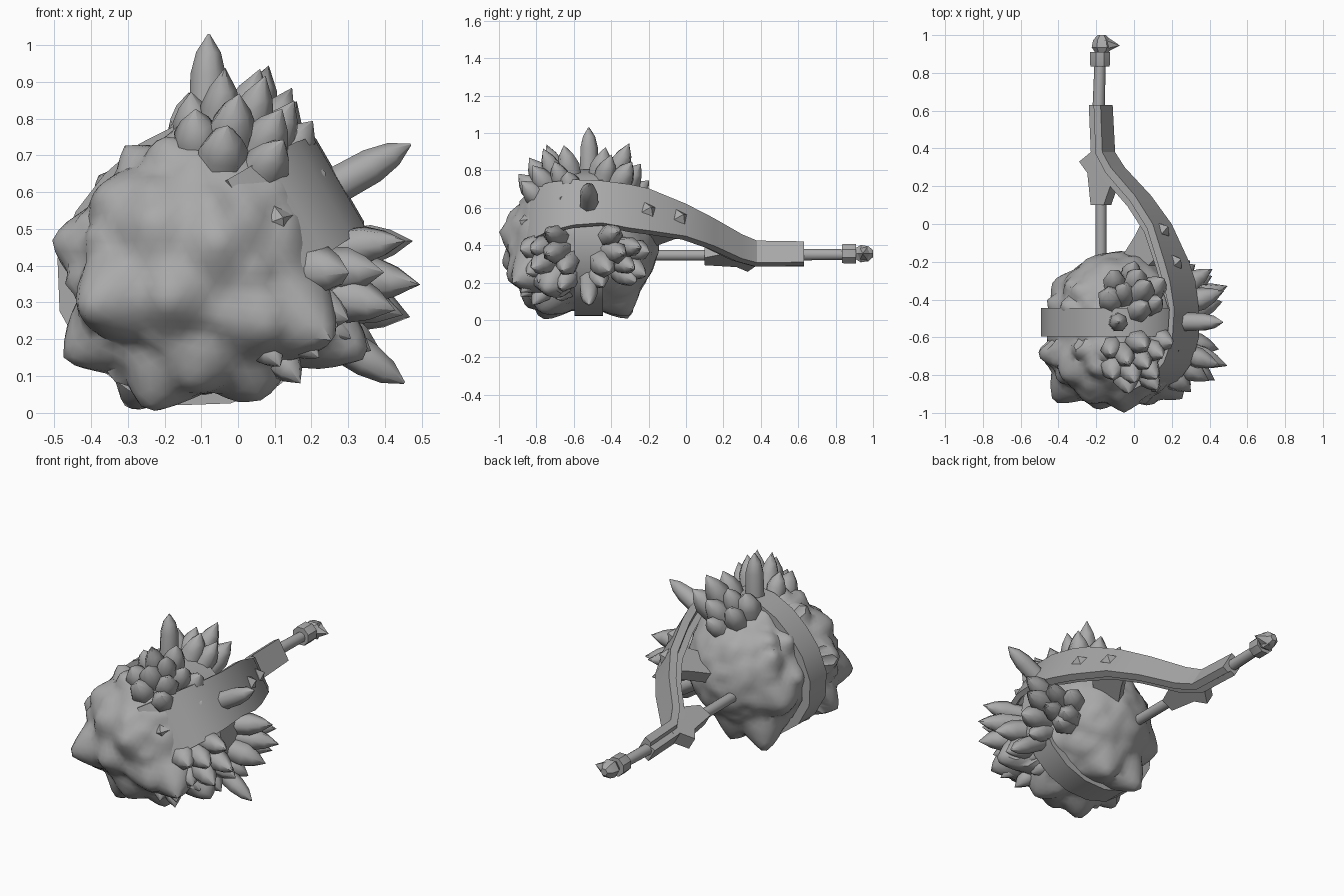
import bpy, bmesh, math, random
from mathutils import Vector, noise

if "Cube" in bpy.data.objects:
    bpy.data.objects.remove(bpy.data.objects["Cube"])

random.seed(11)
CORE = Vector((-0.09, -0.54, 0.41))      # centre of the head
HOOP = Vector((-0.09, -0.52, 0.42))      # centre of the iron band
grey = bpy.data.materials.new("stone_grey")
grey.diffuse_color = (0.4, 0.4, 0.4, 1)
grey.use_nodes = True
grey.node_tree.nodes["Principled BSDF"].inputs["Base Color"].default_value = grey.diffuse_color


def finish(bm, name, angle=40):
    bmesh.ops.remove_doubles(bm, verts=bm.verts, dist=1e-4)
    bmesh.ops.recalc_face_normals(bm, faces=bm.faces)
    me = bpy.data.meshes.new(name)
    bm.to_mesh(me)
    bm.free()
    me.materials.append(grey)
    ob = bpy.data.objects.new(name, me)
    bpy.context.collection.objects.link(ob)
    bpy.ops.object.select_all(action='DESELECT')
    ob.select_set(True)
    bpy.context.view_layer.objects.active = ob
    bpy.ops.object.shade_smooth_by_angle(angle=math.radians(angle))
    return ob


def loft(bm, loops, closed=False):
    """Skin a list of equal point loops, capping the ends unless closed."""
    rings = [[bm.verts.new(p) for p in lp] for lp in loops]
    n = len(rings[0])
    pairs = list(zip(rings, rings[1:])) + ([(rings[-1], rings[0])] if closed else [])
    for a, b in pairs:
        for i in range(n):
            j = (i + 1) % n
            bm.faces.new((a[i], a[j], b[j], b[i]))
    if not closed:
        bm.faces.new(rings[0])
        bm.faces.new(rings[-1])


def turned(bm, base, axis, length, radius, profile, sides, spin=0.0):
    """Lathe (along, radius) pairs around an axis."""
    q = Vector(axis).normalized().to_track_quat('Z', 'Y')
    loops = []
    for t, r in profile:
        loops.append([Vector(base) + q @ Vector((
            max(r, 0.002) * radius * math.cos(spin + math.tau * i / sides),
            max(r, 0.002) * radius * math.sin(spin + math.tau * i / sides),
            t * length)) for i in range(sides)])
    loft(bm, loops)


def plane(y, r, h):
    """The arm lies in a plane tilted 30 degrees: r outward, h across."""
    return Vector((-0.09 + 0.866 * r - 0.5 * h, y, 0.42 + 0.5 * r + 0.866 * h))


def band_radius(a):
    """The band is flattened at the upper left and fuller at the lower left."""
    dent = max(0, math.cos(a - math.radians(135))) ** 3
    full = max(0, math.cos(a - math.radians(208))) ** 3
    return 0.395 - 0.045 * dent + 0.025 * full


# rocky head: a ball pulled out into cone-shaped peaks
targets = [(-.51, -.70, .47), (-.475, -.74, .14), (-.25, -.78, .005), (.065, -.78, .035),
           (-.43, -.95, .28), (-.3, -.3, .0), (-.08, -.3, .02), (-.38, -.82, .6),
           (-.2, -.985, .3), (-.05, -1.0, .47), (.1, -.96, .22), (.26, -.93, .2),
           (-.25, -.95, .53), (-.12, -.86, .07), (-.43, -.3, .3), (.36, -.76, .15)]
peaks = [(Vector(t) - CORE, 0.38) for t in targets]
while len(peaks) < 80:
    d = Vector((random.gauss(0, 1), random.gauss(-0.35, 1), random.gauss(0, 1))).normalized()
    if any(d.angle(p) < .2 for p, _ in peaks) or abs(d.y + .05) < .24:
        continue
    reach = random.uniform(.40, .45) if d.y < 0.15 else random.uniform(.375, .405)
    peaks.append((d * reach, 0.24))

bm = bmesh.new()
bmesh.ops.create_icosphere(bm, subdivisions=5, radius=1)
for v in bm.verts:
    d = v.co.normalized()
    dent = max(0, d.dot(Vector((-.7, 0, .7)))) ** 2
    base = 0.36 + 0.03 * d.y * d.y - 0.03 * dent + 0.016 * noise.noise(d * 5)
    if d.y < 0:                          # squarer toward the front
        base += 0.12 * d.y * d.y * (1 - d.y * d.y)
    r = base
    for p, width in peaks:
        a = d.angle(p)
        if a < width:
            r = max(r, base + (p.length - base) * (1 - a / width) ** 1.15)
    if abs(d.y + .05) < 0.2:             # stay below the band
        r = min(r, band_radius(math.atan2(d.z, d.x)) - .02)
    v.co = CORE + d * r
finish(bm, "rocky_head", 40)

# crystal clusters either side of the band, none growing through the arm
bm = bmesh.new()
shape = [(0, .85), (.62, 1), (.8, .66), (1, 0)]
clusters = [(72, -.42, .60, 1), (72, .42, .60, 1), (-6, -.36, .635, 1), (-6, .36, .635, 1),
            (-40, -.85, .54, .9)]
across = Vector((-.5, 0, .866))
for ang, side, reach, size in clusters:
    a = math.radians(ang)
    c = Vector((math.cos(a), side, math.sin(a))).normalized()
    u = c.cross(Vector((0, 1, 0))).normalized()
    w = c.cross(u)
    for count, spread in ((1, 0), (5, .2), (9, .4)):
        for k in range(count):
            t = math.tau * k / count + random.uniform(-.25, .25)
            d = (c + (u * math.cos(t) + w * math.sin(t)) * spread).normalized()
            tip = reach - spread * .24 + random.uniform(-.03, .02)
            if abs(d.y * .5) < .08 or abs(d.dot(across)) * .45 < .15:
                continue
            turned(bm, CORE + d * .27, d, tip - .27, random.uniform(.055, .07) * size,
                   shape, 6, random.uniform(0, 6))
finish(bm, "crystal_spikes", 62)

# iron band round the head
bm = bmesh.new()
loops = []
for i in range(18):
    a = math.tau * i / 18
    e = Vector((math.cos(a), 0, math.sin(a)))
    R = band_radius(a) + .005
    loops.append([HOOP + e * r + Vector((0, y, 0))
                  for r, y in ((R - .05, -.076), (R, -.076), (R, .076), (R - .05, .076))])
loft(bm, loops, closed=True)
finish(bm, "head_band", 35)

# large blunt studs on the band
bm = bmesh.new()
for ang, length in ((89, .27), (29, .30), (-32, .30)):
    a = math.radians(ang)
    e = Vector((math.cos(a), 0, math.sin(a)))
    turned(bm, HOOP + e * .34, e, length, .053, [(0, 1), (.6, .93), (.82, .65), (1, .06)], 7)
finish(bm, "band_studs", 55)

# curved arm that grips the head and runs down to the handle: (y, r, half width, shift)
path = [(-.89, .16, .155, 0), (-.83, .29, .155, 0), (-.73, .375, .15, 0),
        (-.6, .42, .14, 0), (-.45, .425, .13, 0), (-.3, .395, .135, -.01),
        (-.2, .36, .13, -.01), (0, .265, .10, -.02), (.15, .145, .085, -.025),
        (.3, -.01, .075, -.025), (.38, -.065, .068, -.025), (.63, -.075, .064, -.02)]
bm = bmesh.new()
loops = []
for i, (y, r, hw, sh) in enumerate(path):
    a, b = path[max(i - 1, 0)], path[min(i + 1, len(path) - 1)]
    t = Vector((b[0] - a[0], b[1] - a[1])).normalized()
    if i == len(path) - 1:
        t = Vector((1, 0))
    ny, nr = t.y, -t.x                   # inward normal
    thick = .06 if y < -.35 else .085
    loops.append([plane(y + ny * thick * k, r + nr * thick * k, hw * s + sh)
                  for k, s in ((0, -1), (0, 1), (.5, 1), (.6, .65), (1, .65),
                               (1, -.65), (.6, -.65), (.5, -1))])
loft(bm, loops)
finish(bm, "curved_arm", 30)


def slab(name, outline, half):
    bm = bmesh.new()
    loft(bm, [[plane(y, r, h) for y, r in outline] for h in (-half - .02, half - .02)])
    finish(bm, name, 20)


# hooked grip socket and inner barb
slab("grip_hook", [(.42, -.13), (.38, -.15), (.33, -.22), (.27, -.17), (.1, -.15),
                   (.1, -.07), (.2, -.03), (.3, -.04), (.42, -.09)], .04)
slab("inner_barb", [(.03, .17), (-.06, .12), (-.17, .04), (-.22, .2), (-.15, .28)], .035)

# small pyramid studs on the arm
bm = bmesh.new()
for y, r, ny, nr in ((-.86, .225, -.9, .42), (-.20, .355, .42, .9), (-.03, .277, .5, .86)):
    axis = plane(ny, nr, 0) - plane(0, 0, 0)
    turned(bm, plane(y, r, -.01) - axis * .012, axis, .045, .048,
           [(0, .85), (.3, 1), (1, .05)], 4, .3)
finish(bm, "arm_studs", 20)

# handle shaft, front and rear lengths
bm = bmesh.new()
turned(bm, (-.175, -.22, .347), (0, 1, 0), .36, .03, [(0, 1), (1, 1)], 10)
turned(bm, (-.188, .58, .35), (.03, 1, 0), .27, .033, [(0, 1), (1, .9)], 10)
finish(bm, "handle_shaft", 45)

# pommel collar and beaked tip
bm = bmesh.new()
turned(bm, (-.18, .835, .355), (0, 1, 0), .075, .056, [(0, .95), (.1, 1), (1, 1)], 8, .39)
finish(bm, "pommel_collar", 30)
bm = bmesh.new()
turned(bm, (-.17, .9, .355), (0, 1, 0), .1, .054,
       [(0, .55), (.35, 1), (.75, .85), (1, .4)], 6)
turned(bm, (-.19, .952, .355), (1, -.06, 0), .115, .048, [(0, .8), (.3, 1), (1, 0)], 6)
finish(bm, "pommel_tip", 35)
